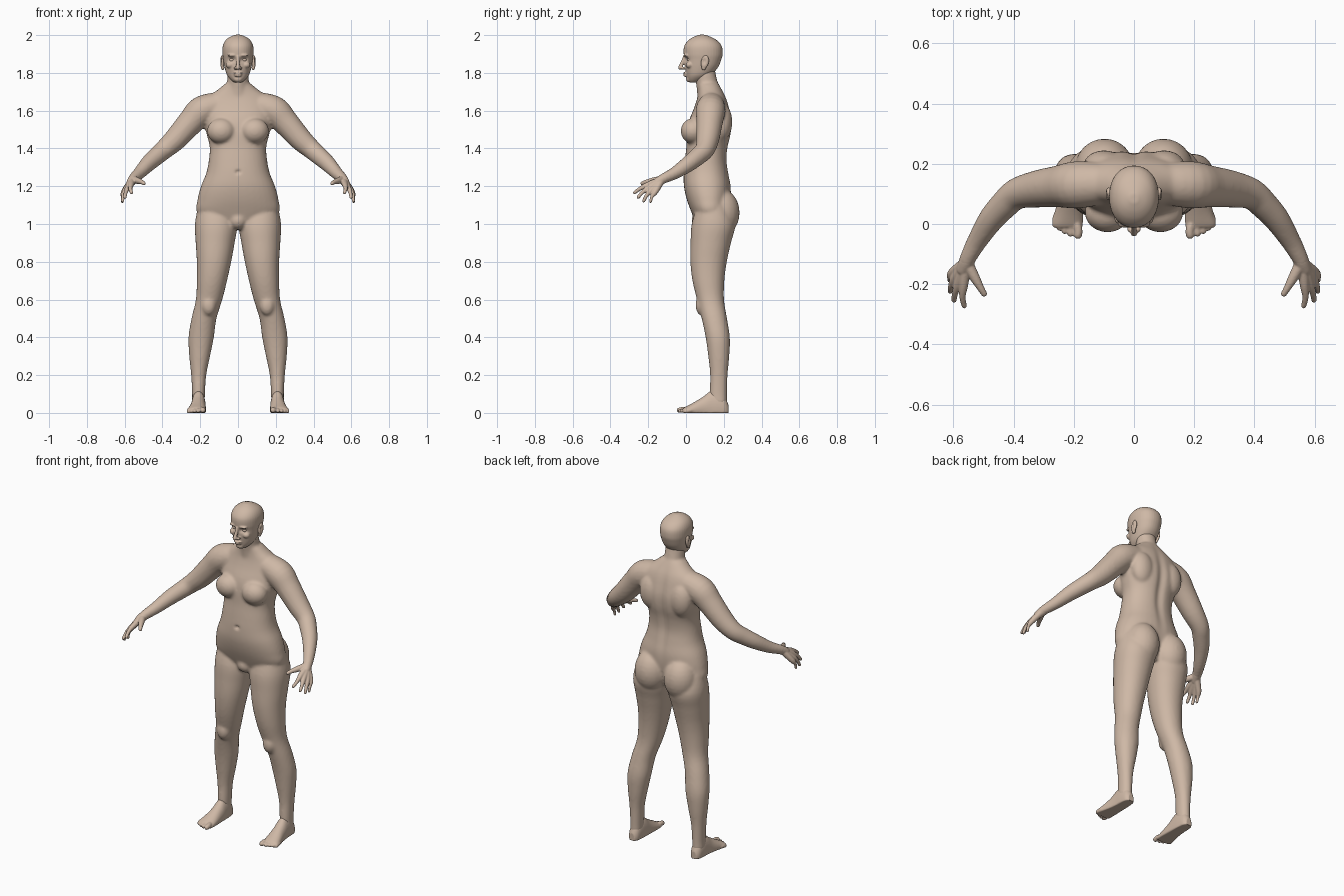
import bpy, bmesh, math
from mathutils import Vector, Matrix

SIDES = (1, -1)


def dense(rows, k=4):
    """Catmull-Rom refinement of a list of control tuples."""
    out = []
    for i in range(len(rows) - 1):
        a, b, c, d = (rows[min(max(j, 0), len(rows) - 1)] for j in (i - 1, i, i + 1, i + 2))
        for s in range(k):
            t = s / k
            out.append([0.5 * (2 * q + (r - p) * t + (2 * p - 5 * q + 4 * r - w) * t * t
                               + (3 * q - p - 3 * r + w) * t ** 3) for p, q, r, w in zip(a, b, c, d)])
    return out + [list(rows[-1])]


def loft(bm, rings):
    vs = [[bm.verts.new(p) for p in r] for r in rings]
    n = len(vs[0])
    for a, b in zip(vs, vs[1:]):
        for i in range(n):
            bm.faces.new((a[i], a[(i + 1) % n], b[(i + 1) % n], b[i]))
    bm.faces.new(vs[0])
    bm.faces.new(vs[-1])


def column(bm, rows, s=1, p=2.2, n=36):
    """Stacked horizontal sections: z, centre x, half width, front y, back y."""
    rings = []
    for z, cx, rx, f, b in dense(rows):
        ring = []
        for i in range(n):
            c, w = math.cos(math.tau * i / n), math.sin(math.tau * i / n)
            ring.append((s * (cx + rx * math.copysign(abs(c) ** (2 / p), c)),
                         (f + b) / 2 + (b - f) / 2 * math.copysign(abs(w) ** (2 / p), w), z))
        rings.append(ring)
    loft(bm, rings)


def ball(bm, c, r, s=1, tilt=0):
    r = r if isinstance(r, tuple) else (r, r, r)
    m = (Matrix.Translation((s * c[0], c[1], c[2])) @ Matrix.Rotation(tilt, 4, 'X')
         @ Matrix.Diagonal((*r, 1)))
    bmesh.ops.create_uvsphere(bm, u_segments=24, v_segments=14, radius=1, matrix=m)


def tube(bm, pts, s=1, n=20):
    """Round limb through points x, y, z, radius, with rounded ends."""
    rows = dense(pts)
    rings = []
    for i, (x, y, z, r) in enumerate(rows):
        t = (Vector(rows[min(i + 1, len(rows) - 1)][:3]) - Vector(rows[max(i - 1, 0)][:3])).normalized()
        u = t.cross(Vector((1, 0, 0))).normalized()
        w = t.cross(u)
        ring = [Vector((x, y, z)) + r * (math.cos(math.tau * k / n) * u + math.sin(math.tau * k / n) * w)
                for k in range(n)]
        rings.append([(s * q.x, q.y, q.z) for q in ring])
    loft(bm, rings)
    for q in (pts[0], pts[-1]):
        ball(bm, q[:3], q[3] * 0.98, s)


def finish(bm, name, voxel=0, smooth=0, dents=()):
    """Fuse the pieces into one skin, smooth it, then press in small hollows."""
    bmesh.ops.recalc_face_normals(bm, faces=bm.faces)
    me = bpy.data.meshes.new(name)
    bm.to_mesh(me)
    bm.free()
    ob = bpy.data.objects.new(name, me)
    bpy.context.collection.objects.link(ob)
    if voxel:
        m = ob.modifiers.new("skin", 'REMESH')
        m.mode, m.voxel_size = 'VOXEL', voxel
        m = ob.modifiers.new("soften", 'SMOOTH')
        m.factor, m.iterations = 0.5, smooth
        dg = bpy.context.evaluated_depsgraph_get()
        dg.update()
        ob.data = bpy.data.meshes.new_from_object(ob.evaluated_get(dg))
        ob.modifiers.clear()
        ob.data.name = name
    for c, r, d in dents:
        for v in ob.data.vertices:
            e = sum(((v.co[i] - c[i]) / r[i]) ** 2 for i in range(3))
            if e < 9:
                v.co += Vector(d) * math.exp(-e)
    ob.data.polygons.foreach_set("use_smooth", [True] * len(ob.data.polygons))
    skin_mat = bpy.data.materials.get("skin") or bpy.data.materials.new("skin")
    skin_mat.diffuse_color = (0.62, 0.48, 0.38, 1)
    ob.data.materials.clear()
    ob.data.materials.append(skin_mat)
    return ob


# Body: torso, neck, arms and legs
bm = bmesh.new()
column(bm, [(0.99, 0, .13, .06, .20), (1.06, 0, .216, .03, .225), (1.13, 0, .214, .004, .237),
            (1.20, 0, .196, -.011, .238), (1.27, 0, .168, -.012, .226), (1.34, 0, .154, -.006, .217),
            (1.41, 0, .150, .002, .224), (1.48, 0, .167, .006, .240), (1.55, 0, .182, .018, .243),
            (1.62, 0, .182, .045, .228), (1.67, 0, .160, .060, .212), (1.71, 0, .108, .064, .192),
            (1.745, 0, .066, .062, .172)])
tube(bm, [(0, .125, 1.68, .066), (0, .112, 1.74, .058), (0, .100, 1.80, .056), (0, .095, 1.84, .055)])
ball(bm, (0, .08, 1.02), (.05, .05, .05))
for s in SIDES:
    ball(bm, (.088, .038, 1.492), (.076, .066, .068), s)
    ball(bm, (.098, .186, 1.06), (.098, .098, .125), s)
    ball(bm, (.10, .19, 1.54), (.07, .055, .10), s)
    tube(bm, [(.10, .135, 1.63, .070), (.19, .13, 1.60, .079), (.25, .125, 1.54, .070),
              (.33, .115, 1.45, .061), (.39, .10, 1.395, .052), (.43, .065, 1.36, .048),
              (.475, .015, 1.32, .043), (.52, -.055, 1.272, .034), (.55, -.11, 1.245, .028),
              (.558, -.13, 1.235, .026)], s)
    column(bm, [(1.10, .120, .090, .06, .22), (1.00, .116, .112, .030, .260), (.90, .121, .103, .024, .238),
                (.80, .127, .091, .023, .216), (.70, .138, .080, .034, .203), (.60, .153, .070, .058, .201),
                (.50, .180, .066, .083, .217), (.40, .195, .067, .104, .232), (.30, .203, .055, .118, .229),
                (.20, .208, .040, .128, .220), (.10, .209, .034, .126, .217), (.05, .210, .034, .13, .217)],
           s, p=2.1)
    ball(bm, (.155, .085, .57), (.040, .035, .055), s)
finish(bm, "body", .008, 7, [
    ((0, .24, 1.44), (.025, .1, .22), (0, -.013, 0)),
    ((0, -.01, 1.275), (.012, .03, .009), (0, .014, 0))])

# Head with brow, nose, cheeks, lips and chin
bm = bmesh.new()
column(bm, [(1.750, 0, .022, .018, .060), (1.765, 0, .040, .008, .095), (1.79, 0, .059, .002, .135),
            (1.83, 0, .071, -.005, .170), (1.87, 0, .078, -.007, .187), (1.90, 0, .082, -.012, .194),
            (1.94, 0, .081, -.010, .190), (1.97, 0, .068, .010, .167), (1.99, 0, .044, .038, .132),
            (2.002, 0, .014, .070, .100)], p=2.15)
tube(bm, [(0, -.008, 1.885, .009), (0, -.020, 1.855, .009), (0, -.030, 1.828, .012)])
ball(bm, (0, .018, 1.768), (.024, .018, .018))
ball(bm, (0, -.004, 1.798), (.024, .012, .0065))
ball(bm, (0, -.002, 1.786), (.021, .012, .0065))
for s in SIDES:
    ball(bm, (.014, -.016, 1.825), (.009, .012, .008), s)
    ball(bm, (.028, .003, 1.893), (.028, .017, .008), s)
    ball(bm, (.043, .018, 1.842), (.022, .020, .018), s)
finish(bm, "head", .004, 4, [((s * .032, -.002, 1.871), (.018, .03, .012), (0, .013, 0)) for s in SIDES])

# Eyes
bm = bmesh.new()
for s in SIDES:
    ball(bm, (.032, .020, 1.869), (.015, .0135, .0115), s)
finish(bm, "eyes")

# Ears: shell with a hollow
bm = bmesh.new()
for s in SIDES:
    ball(bm, (.084, .100, 1.858), (.011, .021, .036), s, -.2)
    ball(bm, (.081, .094, 1.828), (.009, .012, .014), s)
finish(bm, "ears", .003, 2, [((s * .096, .096, 1.862), (.02, .010, .017), (-s * .008, 0, 0)) for s in SIDES])

# Hands: wrist, then knuckle, middle joint and tip of each finger
FINGERS = [((.566, -.200, 1.208), (.570, -.242, 1.188), (.564, -.272, 1.166), .0105),
           ((.582, -.194, 1.195), (.594, -.228, 1.170), (.598, -.253, 1.142), .0105),
           ((.595, -.180, 1.182), (.608, -.208, 1.152), (.611, -.224, 1.122), .0100),
           ((.603, -.162, 1.172), (.612, -.180, 1.145), (.612, -.188, 1.118), .0090)]
bm = bmesh.new()
for s in SIDES:
    tube(bm, [(.545, -.10, 1.25, .026), (.556, -.125, 1.237, .026), (.567, -.150, 1.222, .023)], s)
    for a, b, c, r in FINGERS:
        tube(bm, [(.560, -.130, 1.232, .020), (*a, .0155), (*b, r), (*c, r * .85)], s)
    tube(bm, [(.552, -.135, 1.235, .020), (.528, -.180, 1.228, .0165), (.510, -.212, 1.222, .012),
              (.498, -.232, 1.215, .010)], s)
finish(bm, "hands", .0035, 3)

# Feet: y, centre x, half width, height
bm = bmesh.new()
for s in SIDES:
    rings = []
    for y, cx, rx, h in dense([(.224, .209, .018, .045), (.205, .209, .031, .085), (.17, .209, .036, .115),
                               (.13, .209, .038, .115), (.09, .211, .041, .085), (.04, .216, .047, .055),
                               (.0, .221, .051, .034), (-.012, .220, .047, .026)]):
        rings.append([(s * (cx + rx * math.cos(math.tau * i / 32)), y,
                       h * max(0, .72 * math.sin(math.tau * i / 32) + .28)) for i in range(32)])
    loft(bm, rings)
    for x, y, r in ((.186, -.036, .014), (.211, -.032, .0105), (.230, -.024, .010),
                    (.247, -.014, .0095), (.262, 0, .009)):
        tube(bm, [(x * .7 + .066, y + .05, r + .004, r), (x, y + .02, r + .004, r), (x, y, r, r)], s)
finish(bm, "feet", .004, 3)
